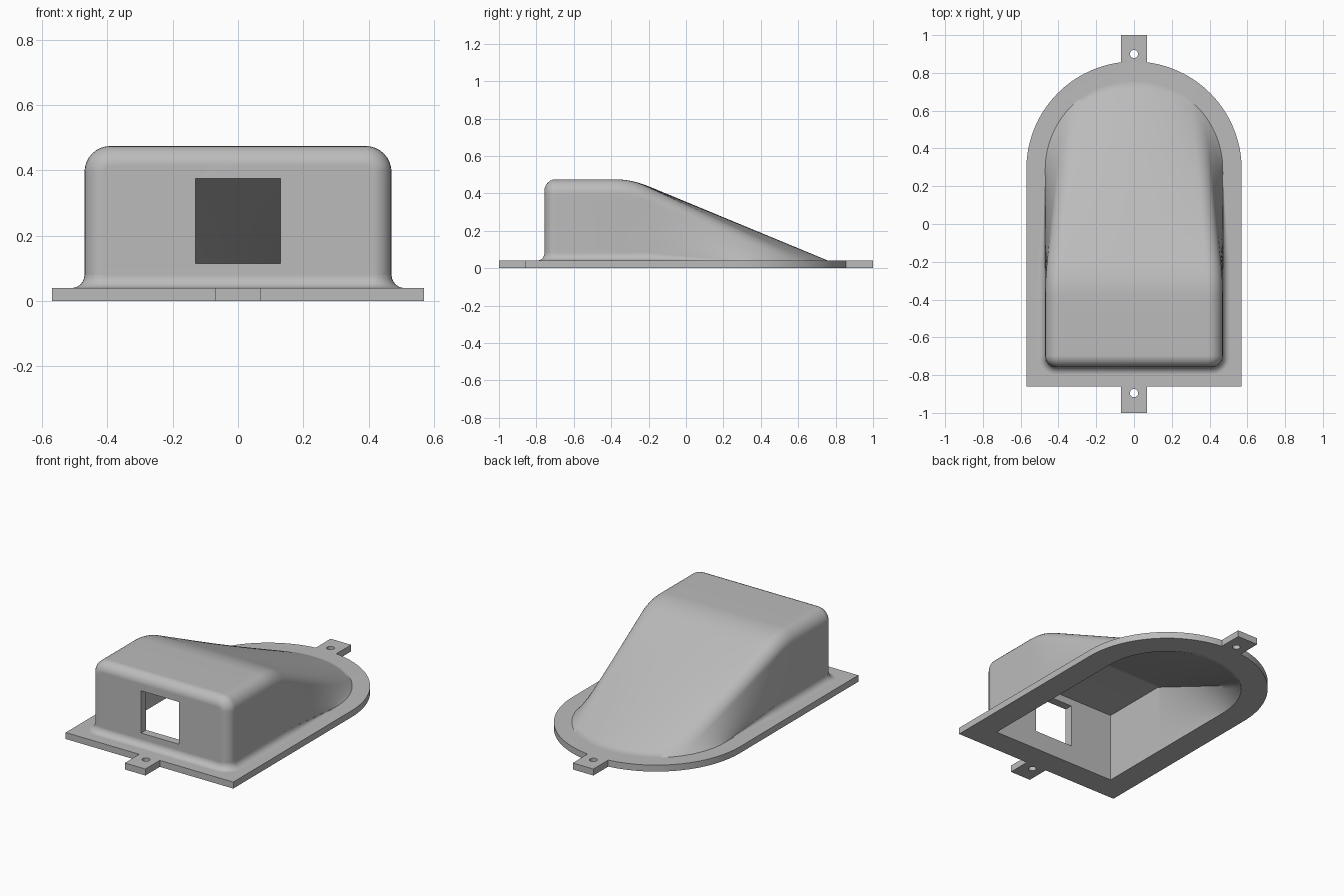
import bpy, bmesh
from math import sin, cos, pi, sqrt, radians
from mathutils import Vector

cube = bpy.data.objects.get("Cube")
if cube:
    bpy.data.objects.remove(cube, do_unlink=True)

grey = bpy.data.materials.new("light grey plastic")
grey.use_nodes = True
colour = (0.5, 0.5, 0.5, 1)
grey.diffuse_color = colour
grey.node_tree.nodes["Principled BSDF"].inputs["Base Color"].default_value = colour

ARC_Y = 0.29      # centre of the rounded back end
FOLD_Y = -0.29    # where the roof starts to slope


def finish(name, bm):
    bmesh.ops.recalc_face_normals(bm, faces=bm.faces)
    mesh = bpy.data.meshes.new(name)
    bm.to_mesh(mesh)
    bm.free()
    mesh.materials.append(grey)
    ob = bpy.data.objects.new(name, mesh)
    bpy.context.collection.objects.link(ob)
    return ob


def prism(name, outline, z0, z1):
    bm = bmesh.new()
    face = bm.faces.new([bm.verts.new((x, y, z0)) for x, y in outline])
    new = bmesh.ops.extrude_face_region(bm, geom=[face])["geom"]
    bmesh.ops.translate(bm, vec=(0, 0, z1 - z0),
                        verts=[v for v in new if isinstance(v, bmesh.types.BMVert)])
    return finish(name, bm)


def arch(w, base, top, r):
    """Cross-section (x, z) from the +x foot over the roof to the -x foot."""
    n = 12
    half = [(w, base + (top - r - base) * i / n) for i in range(n)]
    if r:
        half += [(w - r + r * cos(a), top - r + r * sin(a))
                 for a in [pi / 2 * i / 8 for i in range(9)]]
    else:
        half.append((w, top))
    half += [((w - r) * (1 - i / n), top) for i in range(1, n + 1)]
    return half + [(-x, z) for x, z in half[-2::-1]]


def hood(name, w, front, base, top, r, edge, sink):
    """Box front lofted into a half circle lying on the base."""
    rows = []
    steps = 6 if edge else 0
    for i in range(steps + 1):
        a = pi / 2 * i / steps if steps else pi / 2
        inset = edge * (1 - sin(a))
        rows.append([Vector((x, front + edge * (1 - cos(a)), z))
                     for x, z in arch(w - inset, base, top - inset, r - inset if r else 0)])
    section = arch(w, base, top, r)
    fold = [Vector((x, FOLD_Y, z)) for x, z in section]
    run = [0]
    for p, q in zip(fold, fold[1:]):
        run.append(run[-1] + (q - p).length)
    toe = [Vector((w * cos(pi * t / run[-1]), ARC_Y + w * sin(pi * t / run[-1]), base))
           for t in run]
    soft = 0.09 if edge else 0
    back = Vector((0, -0.09, 0))
    if soft:                                  # rounded fold
        for i in range(7):
            u = i / 6
            rows.append([(p + back) * (1 - u) ** 2 + p * 2 * u * (1 - u)
                         + p.lerp(q, soft) * u * u for p, q in zip(fold, toe)])
    else:
        rows.append(fold)
    for i in range(1, 25):                    # ruled slope
        s = soft + (1 - soft) * i / 24
        rows.append([p.lerp(q, s) for p, q in zip(fold, toe)])
    bm = bmesh.new()
    grid = [[bm.verts.new(p) for p in row] for row in rows]
    for a, b in zip(grid, grid[1:]):
        for i in range(len(a) - 1):
            bm.faces.new((a[i], a[i + 1], b[i + 1], b[i]))
    bm.faces.new(grid[0])
    # underside, carried straight down
    rim = [row[0] for row in grid] + grid[-1][1:] + [row[-1] for row in grid[-2::-1]]
    low = [bm.verts.new(v.co - Vector((0, 0, sink))) for v in rim]
    for i in range(len(rim)):
        j = (i + 1) % len(rim)
        bm.faces.new((rim[i], rim[j], low[j], low[i]))
    bm.faces.new(low)
    return finish(name, bm)


def skirt(name, w, front, r, size):
    """Concave fillet around the foot of the walls, fading towards the back."""
    half = []
    for i in range(13):
        y = ARC_Y - 0.03 - (ARC_Y - 0.03 + 0.2) * i / 12
        half.append((w, y, 1, 0, max(0.04, i / 12)))
    for i in range(9):
        a = pi / 2 * i / 8
        half.append((w - r + r * cos(a), front + r - r * sin(a), cos(a), -sin(a), 1))
    path = half + [(-x, y, -nx, ny, f) for x, y, nx, ny, f in half[::-1]]
    profile = [(size * (1 - sin(a)), size * (1 - cos(a)))
               for a in [pi / 2 * i / 6 for i in range(7)]]
    bm = bmesh.new()
    rings = []
    for x, y, nx, ny, f in path:
        pts = [(o * f, 0.04 + h * f) for o, h in profile]
        pts += [(-0.03, 0.04 + size * f), (-0.03, 0.02), (size * f, 0.02)]
        rings.append([bm.verts.new((x + nx * o, y + ny * o, z)) for o, z in pts])
    for a, b in zip(rings, rings[1:]):
        for i in range(len(a)):
            j = (i + 1) % len(a)
            bm.faces.new((a[i], a[j], b[j], b[i]))
    bm.faces.new(rings[0])
    bm.faces.new(rings[-1])
    return finish(name, bm)


def combine(target, other, operation):
    mod = target.modifiers.new(operation, "BOOLEAN")
    mod.operation = operation
    mod.solver = "EXACT"
    mod.object = other
    bpy.context.view_layer.objects.active = target
    bpy.ops.object.modifier_apply(modifier=mod.name)
    bpy.data.objects.remove(other, do_unlink=True)


# Flange with a tab at each end
R, TAB = 0.57, 0.07
lip = sqrt(R * R - TAB * TAB)
outline = [(-TAB, -1), (TAB, -1), (TAB, -0.86), (R, -0.86)]
a0 = pi / 2 - TAB / R
arc = [(R * cos(a0 * i / 32), ARC_Y + R * sin(a0 * i / 32)) for i in range(32)]
right = outline[1:] + arc + [(TAB, ARC_Y + lip), (TAB, 1)]
housing = prism("sensor_housing", right + [(-x, y) for x, y in right[::-1]], 0, 0.04)

# Hood and its foot fillet
combine(housing, hood("hood", 0.47, -0.757, 0.04, 0.475, 0.08, 0.06, 0.02), "UNION")
combine(housing, skirt("foot_fillet", 0.47, -0.757, 0.06, 0.04), "UNION")

# Hollow inside, front window and screw holes
combine(housing, hood("cavity", 0.42, -0.707, 0, 0.42, 0, 0, 0.05), "DIFFERENCE")
window = [(-0.13, -0.9), (0.13, -0.9), (0.13, -0.6), (-0.13, -0.6)]
combine(housing, prism("window_cutter", window, 0.115, 0.375), "DIFFERENCE")
for y in (-0.895, 0.9):
    hole = [(0.022 * cos(pi * i / 12), y + 0.022 * sin(pi * i / 12)) for i in range(24)]
    combine(housing, prism("hole_cutter", hole, -0.1, 0.1), "DIFFERENCE")

# Smooth fillets, crisp edges
bpy.ops.object.select_all(action="DESELECT")
housing.select_set(True)
bpy.context.view_layer.objects.active = housing
bpy.ops.object.shade_smooth_by_angle(angle=radians(30))
normals = housing.modifiers.new("weighted_normals", "WEIGHTED_NORMAL")
normals.keep_sharp = True
